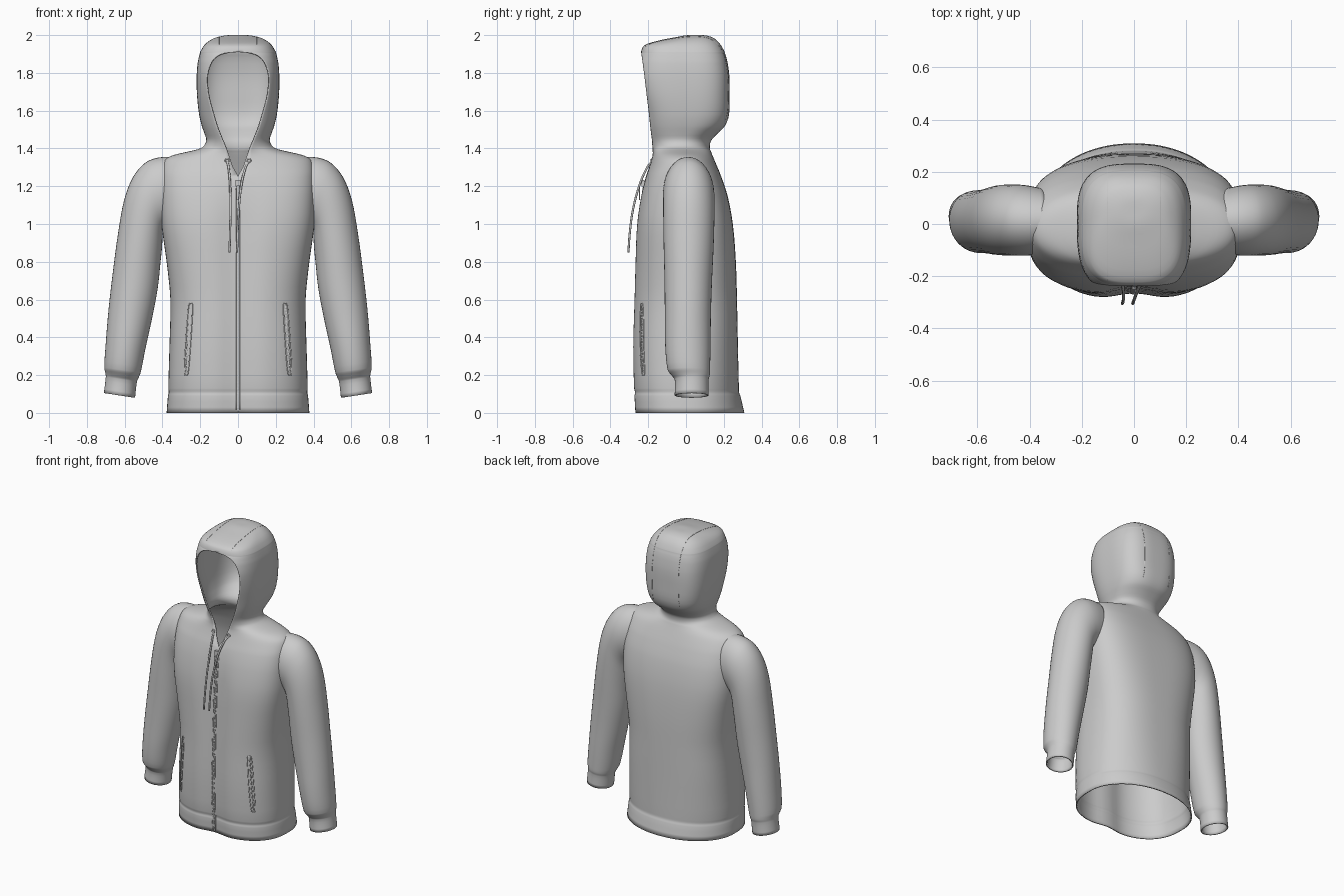
import bpy, bmesh, math
from mathutils import Vector, Matrix
from mathutils.bvhtree import BVHTree

if "Cube" in bpy.data.objects:
    bpy.data.objects.remove(bpy.data.objects["Cube"])


def smooth_rows(rows, sub):
    """Hermite interpolation between key cross-sections."""
    u = [0.0]
    for a, b in zip(rows, rows[1:]):
        u.append(u[-1] + math.dist(a[:4], b[:4]))
    last = len(rows) - 1
    slopes = []
    for i in range(last + 1):
        lo, hi = max(i - 1, 0), min(i + 1, last)
        slopes.append([(q - p) / (u[hi] - u[lo]) for p, q in zip(rows[lo], rows[hi])])
    out = []
    for i in range(last):
        h = u[i + 1] - u[i]
        for k in range(sub):
            t = k / sub
            a, b = 2*t**3 - 3*t*t + 1, (t**3 - 2*t*t + t) * h
            c, d = 3*t*t - 2*t**3, (t**3 - t*t) * h
            out.append([a*p + b*m + c*q + d*n for p, m, q, n in
                        zip(rows[i], slopes[i], rows[i + 1], slopes[i + 1])])
    return out + [list(rows[-1])]


def loft(rings):
    bm = bmesh.new()
    grid = [[bm.verts.new(p) for p in ring] for ring in rings]
    for a, b in zip(grid, grid[1:]):
        for j in range(len(a) - 1):
            bm.faces.new((a[j], a[j + 1], b[j + 1], b[j]))
    bmesh.ops.remove_doubles(bm, verts=bm.verts, dist=1e-4)
    return bm


def finish(name, bm, mirror=False, thick=0, smooth=True):
    me = bpy.data.meshes.new(name)
    bm.to_mesh(me)
    bm.free()
    for p in me.polygons:
        p.use_smooth = smooth
    ob = bpy.data.objects.new(name, me)
    bpy.context.collection.objects.link(ob)
    if mirror:
        ob.modifiers.new("mirror", 'MIRROR').use_mirror_merge = False
    if thick:
        mod = ob.modifiers.new("cloth", 'SOLIDIFY')
        mod.thickness, mod.offset = thick, -1
    return ob


def tube(name, pts, r, mirror=False, closed=False, sides=8):
    """Round cord swept along a list of points."""
    pts = [Vector(p) for p in pts]
    n, rings = len(pts), []
    for i, p in enumerate(pts):
        a = pts[(i - 1) % n] if closed else pts[max(i - 1, 0)]
        b = pts[(i + 1) % n] if closed else pts[min(i + 1, n - 1)]
        t = (b - a).normalized()
        s = t.cross(Vector((0.31, -0.9, 0.05))).normalized()
        w = t.cross(s)
        rings.append([p + r * (s * math.cos(k * math.tau / sides) + w * math.sin(k * math.tau / sides))
                      for k in range(sides + 1)])
    if closed:
        rings.append(rings[0])
    bm = loft(rings)
    bmesh.ops.holes_fill(bm, edges=[e for e in bm.edges if e.is_boundary])
    bmesh.ops.recalc_face_normals(bm, faces=bm.faces)
    return finish(name, bm, mirror)


def boxes(name, items, mirror=False):
    bm = bmesh.new()
    for centre, size in items:
        bmesh.ops.create_cube(bm, size=1, matrix=Matrix.Translation(centre) @ Matrix.Diagonal((*size, 1)))
    return finish(name, bm, mirror, smooth=False)


# Body keys: z, half width, front y, back y, squareness, half opening
torso = [
    (0, .378, -.278, .309, 2.6, 0), (.09, .371, -.283, .288, 2.6, 0),
    (.108, .367, -.28, .281, 2.6, 0), (.13, .369, -.285, .28, 2.6, 0),
    (.35, .363, -.29, .275, 2.6, 0), (.6, .358, -.283, .27, 2.6, 0),
    (.8, .378, -.275, .264, 2.8, 0), (1.0, .405, -.264, .248, 3, 0),
    (1.15, .41, -.24, .22, 3, 0), (1.25, .407, -.213, .187, 2.8, 0),
    (1.3, .402, -.195, .167, 2.5, .025), (1.34, .387, -.182, .15, 2.2, .04),
    (1.364, .345, -.177, .14, 2, .048), (1.382, .27, -.176, .133, 2, .055)]
hood = [
    (1.405, .19, -.178, .126, 2.1, .064), (1.44, .168, -.18, .132, 2.2, .08),
    (1.48, .178, -.185, .168, 2.4, .097), (1.52, .192, -.19, .207, 2.6, .112),
    (1.58, .206, -.196, .228, 2.8, .13), (1.68, .217, -.208, .231, 3, .157),
    (1.78, .219, -.22, .23, 3, .165), (1.85, .214, -.229, .221, 3, .145),
    (1.885, .207, -.234, .213, 3, .115), (1.905, .202, -.237, .206, 3, .07),
    (1.912, .2, -.238, .204, 3, 0), (1.945, .18, -.222, .186, 3, 0),
    (1.97, .152, -.15, .165, 2.8, 0), (1.988, .115, -.06, .14, 2.5, 0),
    (1.999, .06, .0, .1, 2.2, 0), (2.0, 0, .05, .05, 2, 0)]


def body_ring(z, w, yf, yb, n, g, count=96):
    w = max(w, 1e-6)
    g = min(max(g, 0), .95 * w)
    a0 = -math.acos((g / w) ** (n / 2))
    yc = (yf + yb) / 2
    front = (yc - yf) / abs(math.sin(a0)) ** (2 / n)
    back_n = min(n, 2.1 + z)  # rounder back near the hem
    pts = []
    for j in range(count + 1):
        a = a0 + (math.pi - 2 * a0) * j / count
        c, s = math.cos(a), math.sin(a)
        m = n if s < 0 else back_n
        x = math.copysign(w * abs(c) ** (2 / m), c)
        y = yc + math.copysign((front if s < 0 else yb - yc) * abs(s) ** (2 / m), s)
        if s < 0 and z < 1.25:  # shallow valley along the zip
            y += .025 * math.exp(-(x / .09) ** 2) * min(1, (1.25 - z) * 4)
        pts.append((x, y, z))
    return pts


# Torso and hood in one shell, with armholes opened
bm = loft([body_ring(*r) for r in smooth_rows(torso + hood, 3)])
bvh = BVHTree.FromBMesh(bm)
hole = []
for f in bm.faces:
    c = f.calc_center_median()
    if abs(c.x) > .36 and ((c.y - .01) / .105) ** 2 + ((c.z - 1.17) / .135) ** 2 < 1:
        hole.append(f)
bmesh.ops.delete(bm, geom=hole, context='FACES')
finish("body_and_hood", bm, thick=.008)


def on_front(x, z, lift=0):
    hit = bvh.ray_cast(Vector((x, -1, z)), Vector((0, 1, 0)))[0]
    return Vector((x, (hit.y if hit else -.2) - lift, z))


# Sleeve keys from cuff to shoulder: inner x, inner z, outer x, outer z, centre y, half depth
sleeve = [
    (.545, .08, .71, .105, .03, .09), (.535, .165, .70, .19, .03, .09),
    (.527, .185, .702, .21, .025, .1), (.515, .215, .708, .24, .015, .112),
    (.49, .34, .70, .37, .01, .12), (.455, .5, .685, .55, .01, .122),
    (.425, .66, .662, .75, .012, .126), (.41, .8, .635, .95, .014, .132),
    (.402, .88, .602, 1.13, .015, .135), (.4, .93, .555, 1.25, .015, .136),
    (.398, .96, .49, 1.325, .015, .136), (.39, .98, .42, 1.352, .013, .134),
    (.36, 1.0, .335, 1.355, .01, .125)]
rings = []
for xi, zi, xo, zo, yc, ry in smooth_rows(sleeve, 4):
    ring = []
    for k in range(41):
        c, s = math.cos(k * math.tau / 40), math.sin(k * math.tau / 40)
        ring.append(((xi + xo + (xo - xi) * c) / 2, yc + ry * s, (zi + zo + (zo - zi) * c) / 2))
    rings.append(ring)
finish("sleeves", loft(rings), mirror=True, thick=.008)

# Front zip: teeth, tape edges, slider and pull
zs = [.015 + .0163 * i for i in range(75)]
boxes("zip_teeth", [(on_front(.003 * (-1) ** i, z, .001), (.009, .007, .009)) for i, z in enumerate(zs)])
tube("zip_tape_edges", [on_front(.011, z) for z in zs[::3]], .003, mirror=True)
boxes("zip_slider", [(on_front(0, 1.215, .008), (.024, .016, .035)),
                     (on_front(0, 1.165, .018), (.014, .005, .075))])


# Slanted zipped pockets with raised welts
def pocket_x(z):
    return .25 + (.58 - z) * .066


outline = []
for k in range(48):
    a = k * math.tau / 48
    z = .39 + .19 * math.copysign(abs(math.sin(a)) ** .8, math.sin(a))
    outline.append(on_front(pocket_x(z) + .013 * math.copysign(abs(math.cos(a)) ** .3, math.cos(a)), z))
tube("pocket_welts", outline, .003, mirror=True, closed=True, sides=6)
boxes("pocket_zip_teeth", [(on_front(pocket_x(.22 + .0155 * i) + .002 * (-1) ** i, .22 + .0155 * i),
                            (.008, .007, .009)) for i in range(23)], mirror=True)

# Drawstrings and their eyelets
for side, label in ((-1, "left"), (1, "right")):
    keys = [(side * .058, -.175, 1.335), (side * .045 - .005, -.205, 1.30), (side * .03 - .012, -.245, 1.21),
            (side * .022 - .018, -.28, 1.08), (side * .02 - .022, -.297, .96), (side * .02 - .025, -.305, .85)]
    tube(label + "_drawstring", smooth_rows(keys, 5), .006)
    centre = on_front(side * .058, 1.335, .001)
    tube(label + "_eyelet", [centre + Vector((.01 * math.cos(a), 0, .01 * math.sin(a)))
                             for a in (k * math.tau / 16 for k in range(16))], .003, closed=True, sides=6)

# Hood panel seams over the crown and down the back
seam = []
for k in range(40):
    a = math.radians(132 - k * 4.3)
    hit = bvh.ray_cast(Vector((.1, 0, 1.7)), Vector((0, math.cos(a), math.sin(a))))[0]
    if hit:
        seam.append(hit)
tube("hood_seams", seam, .0012, mirror=True, sides=6)
